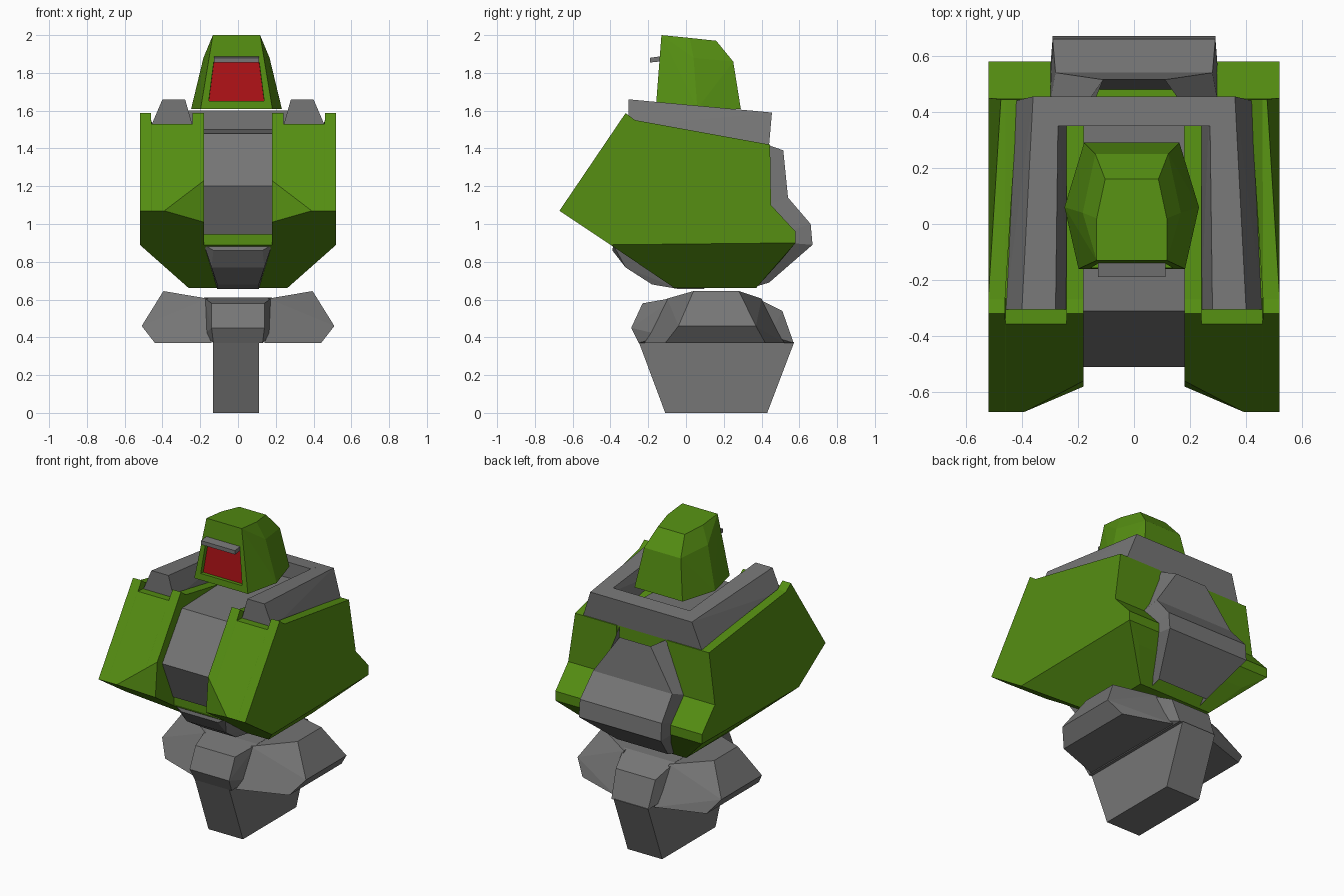
import bpy, bmesh, math
from mathutils import Vector

if "Cube" in bpy.data.objects:
    bpy.data.objects.remove(bpy.data.objects["Cube"])


def material(name, rgb):
    m = bpy.data.materials.new(name)
    m.diffuse_color = (*rgb, 1)
    m.use_nodes = True
    m.node_tree.nodes["Principled BSDF"].inputs["Base Color"].default_value = m.diffuse_color
    return m


GREEN = material("armor green", (0.09, 0.27, 0.006))
GREY = material("metal grey", (0.18, 0.18, 0.18))
RED = material("visor red", (0.42, 0.006, 0.008))


def finish(bm, name, *mats):
    bmesh.ops.recalc_face_normals(bm, faces=bm.faces)
    me = bpy.data.meshes.new(name)
    bm.to_mesh(me)
    bm.free()
    for m in mats:
        me.materials.append(m)
    ob = bpy.data.objects.new(name, me)
    bpy.context.collection.objects.link(ob)
    return ob


def hull_mesh(points, both=False):
    """Convex solid around points, optionally with their x mirror."""
    bm = bmesh.new()
    for x, y, z in points:
        bm.verts.new((x, y, z))
        if both:
            bm.verts.new((-x, y, z))
    res = bmesh.ops.convex_hull(bm, input=bm.verts)
    junk = [v for v in res["geom_interior"] if isinstance(v, bmesh.types.BMVert)]
    bmesh.ops.delete(bm, geom=junk, context='VERTS')
    bmesh.ops.dissolve_limit(bm, angle_limit=math.radians(2), verts=bm.verts, edges=bm.edges)
    return bm


def hull(name, mat, points, both=False):
    return finish(hull_mesh(points, both), name, mat)


def prism(name, mat, profile, half):
    """Side (y, z) profile extruded across x."""
    bm = bmesh.new()
    face = bm.faces.new([bm.verts.new((-half, y, z)) for y, z in profile])
    ext = bmesh.ops.extrude_face_region(bm, geom=[face])
    bmesh.ops.translate(bm, vec=(2 * half, 0, 0),
                        verts=[v for v in ext["geom"] if isinstance(v, bmesh.types.BMVert)])
    return finish(bm, name, mat)


def loft(name, mat, rings):
    bm = bmesh.new()
    loops = [[bm.verts.new(p) for p in r] for r in rings]
    n = len(loops[0])
    for a, b in zip(loops, loops[1:]):
        for i in range(n):
            j = (i + 1) % n
            bm.faces.new((a[i], a[j], b[j], b[i]))
    bm.faces.new(loops[0])
    bm.faces.new(loops[-1])
    bmesh.ops.remove_doubles(bm, verts=bm.verts, dist=0.0005)
    bmesh.ops.dissolve_limit(bm, angle_limit=math.radians(1), verts=bm.verts, edges=bm.edges)
    return finish(bm, name, mat)


# torso sides: notched top for the collar, chamfered inner tip
def side_ring(s, x, notch):
    t = max(0.0, (0.39 - x) / 0.21)
    tip = Vector((-0.67, 1.07))
    up, low = tip.lerp(Vector((-0.56, 1.23)), t), tip.lerp(Vector((-0.58, 1.01)), t)
    front = [(-0.357, 1.53), (-0.26, 1.525)] if notch else [(-0.32, 1.587), (-0.27, 1.55)]
    prof = front + [(0.445, 1.42), (0.45, 1.10), (0.58, 0.96), (0.58, 0.90), (-0.40, 0.89),
                    tuple(low), tuple(up)]
    pts = [[s * x, y, z] for y, z in prof]
    if x >= 0.46:
        pts[2][0] = s * (x - 0.045)
    return pts


STATIONS = [(0.18, 0), (0.24, 0), (0.241, 1), (0.39, 1), (0.459, 1), (0.46, 0), (0.52, 0)]
for s, side in ((1, "right"), (-1, "left")):
    loft("torso_" + side, GREEN, [side_ring(s, x, n) for x, n in STATIONS])

    # collar arms
    hull("collar_arm_" + side, GREY, [(s * x, y, z) for x, y, z in (
        (0.24, -0.305, 1.52), (0.46, -0.305, 1.52), (0.28, -0.305, 1.66), (0.40, -0.305, 1.66),
        (0.24, 0.44, 1.42), (0.42, 0.44, 1.42), (0.27, 0.455, 1.59), (0.36, 0.455, 1.59))])

    # pelvis wings
    hull("pelvis_wing_" + side, GREY, [(s * x, y, z) for x, y, z in (
        (0.14, -0.22, 0.37), (0.14, 0.52, 0.37), (0.16, -0.10, 0.605), (0.16, 0.40, 0.605),
        (0.395, 0.04, 0.645), (0.395, 0.28, 0.645), (0.51, -0.04, 0.46), (0.51, 0.37, 0.46),
        (0.44, -0.11, 0.37), (0.44, 0.42, 0.37))])

# collar rear bar
prism("collar_back", GREY, [(0.35, 1.42), (0.35, 1.60), (0.455, 1.59), (0.44, 1.42)], 0.28)

# middle of torso, with the narrow band under the chest
prism("torso_core", GREEN, [(-0.39, 0.945), (-0.39, 0.89), (0.57, 0.90), (0.57, 0.96),
                            (0.445, 1.10), (0.44, 1.42), (0.2, 1.42), (0.2, 0.945)], 0.181)

# chest plate
prism("chest_plate", GREY, [(-0.31, 1.48), (-0.51, 1.20), (-0.40, 0.945), (0.20, 0.945),
                            (0.36, 1.44), (0.36, 1.50)], 0.18)

# tapered underside of torso
hull("torso_underside", GREEN, [
    (0.52, -0.40, 0.89), (0.52, 0.58, 0.90), (0.39, -0.21, 0.815), (0.39, 0.51, 0.815),
    (0.26, -0.06, 0.66), (0.26, 0.37, 0.66)], True)

# waist guard at the front
hull("waist_guard", GREY, [
    (0.18, -0.385, 0.89), (0.13, -0.39, 0.86), (0.14, -0.32, 0.77), (0.11, -0.18, 0.68),
    (0.11, -0.04, 0.656), (0.17, -0.1, 0.88), (0.11, 0.1, 0.656)], True)

# back pack: outer shell rows and inner rows, as half width, y, z
OUTER = [(0.11, 0.515, 1.39), (0.28, 0.54, 1.14), (0.29, 0.66, 1.00),
         (0.29, 0.67, 0.89), (0.18, 0.44, 0.69)]
INNER = [(0.17, 0.43, 1.42), (0.30, 0.43, 1.10), (0.30, 0.54, 0.96),
         (0.30, 0.54, 0.90), (0.18, 0.34, 0.66)]
loft("back_pack", GREY, [[(-w, y, z) for w, y, z in INNER], [(-w, y, z) for w, y, z in OUTER],
                         [(w, y, z) for w, y, z in OUTER], [(w, y, z) for w, y, z in INNER]])

# pelvis core
hull("pelvis_core", GREY, [
    (0.14, -0.29, 0.45), (0.14, -0.23, 0.58), (0.18, -0.06, 0.61), (0.13, -0.25, 0.37),
    (0.18, -0.12, 0.41), (0.18, 0.44, 0.41), (0.13, 0.57, 0.37), (0.14, 0.51, 0.54),
    (0.18, 0.37, 0.61)], True)

# pedestal post
post = prism("pedestal_post", GREY, [(-0.25, 0.375), (0.573, 0.375), (0.43, 0), (-0.11, 0)], 0.122)
post.location.x = -0.01

# head with recessed visor
bm = hull_mesh([
    (0.19, -0.16, 1.61), (0.24, 0.06, 1.61), (0.17, 0.29, 1.61), (0.175, 0.04, 1.88),
    (0.13, 0.25, 1.86), (0.125, -0.13, 2.0), (0.125, 0.02, 1.985), (0.095, 0.16, 1.97)], True)
bmesh.ops.recalc_face_normals(bm, faces=bm.faces)
front = min(bm.faces, key=lambda f: f.normal.y)
bmesh.ops.inset_individual(bm, faces=[front], thickness=0.04)
for v in front.verts:
    top = v.co.z > 1.78
    z = 1.86 if top else 1.65
    v.co = (math.copysign(0.12 if top else 0.147, v.co.x), -0.16 + (z - 1.61) * 0.077, z)
bmesh.ops.inset_individual(bm, faces=[front], thickness=0.001, depth=-0.025)
front.material_index = 1
head = finish(bm, "head", GREEN, RED)
head.location.x = -0.008

# brim above visor
prism("visor_brim", GREY, [(-0.19, 1.855), (-0.19, 1.88), (-0.12, 1.89), (-0.12, 1.862)],
      0.12).location.x = -0.008
